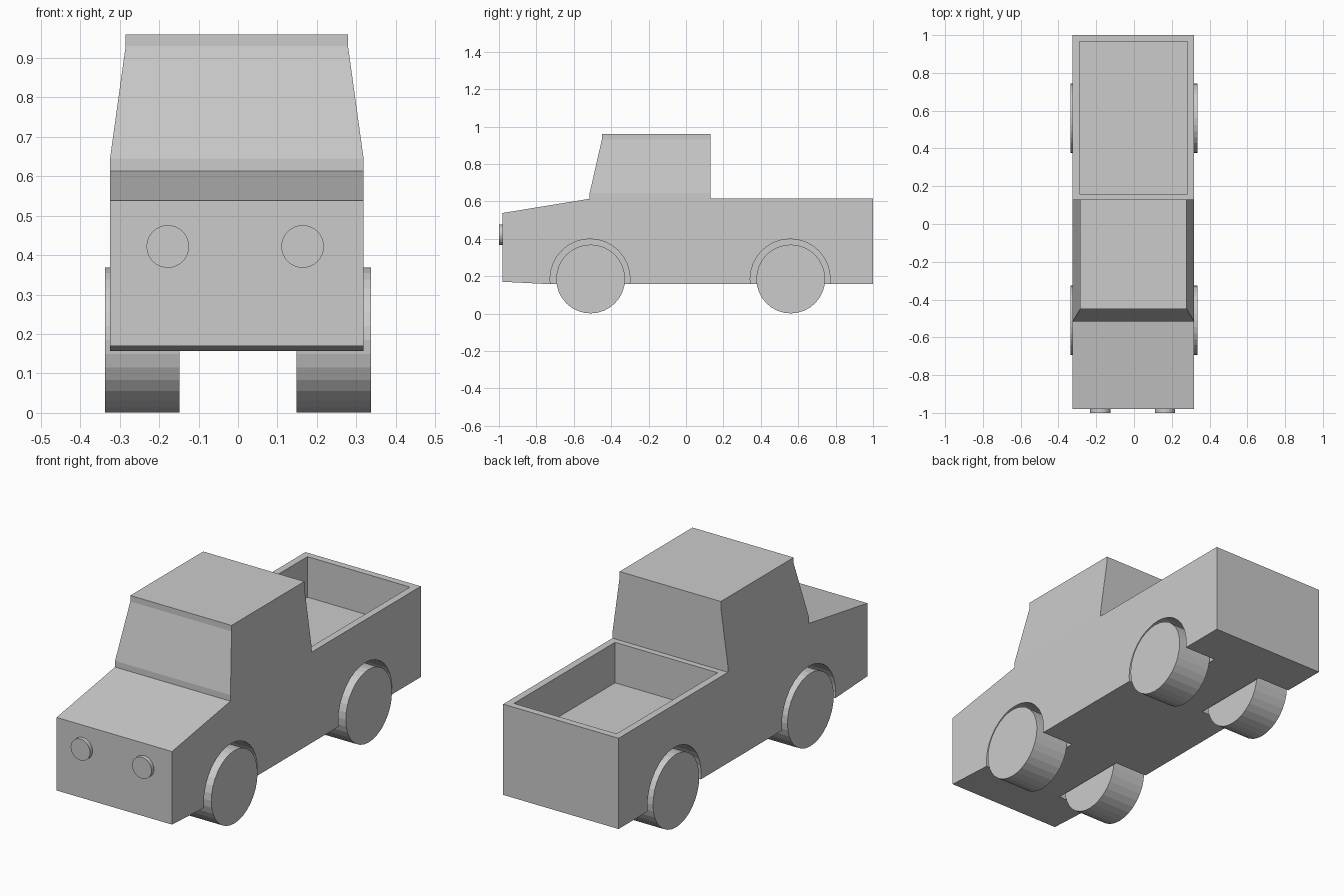
import bpy, bmesh
from math import pi
from mathutils import Matrix, Vector

cube = bpy.data.objects.get("Cube")
if cube:
    bpy.data.objects.remove(cube, do_unlink=True)

grey = bpy.data.materials.new("light_grey")
grey.use_nodes = True
grey.diffuse_color = (0.6, 0.6, 0.6, 1)
grey.node_tree.nodes["Principled BSDF"].inputs["Base Color"].default_value = (0.6, 0.6, 0.6, 1)

MID = -0.003          # centre line of the body
HALF = 0.3215         # half width of the body
AXLES = {"front": -0.51, "rear": 0.56}
AXLE_Z = 0.185


def finish(name, bm):
    bmesh.ops.recalc_face_normals(bm, faces=bm.faces)
    mesh = bpy.data.meshes.new(name)
    bm.to_mesh(mesh)
    bm.free()
    mesh.materials.append(grey)
    obj = bpy.data.objects.new(name, mesh)
    bpy.context.collection.objects.link(obj)
    return obj


def cylinder(name, radius, depth, centre, axis):
    bm = bmesh.new()
    turn = Matrix.Rotation(pi / 2, 4, "Y" if axis == "x" else "X")
    bmesh.ops.create_cone(bm, cap_ends=True, segments=32, radius1=radius, radius2=radius,
                          depth=depth, matrix=Matrix.Translation(centre) @ turn)
    return finish(name, bm)


def box(name, low, high):
    bm = bmesh.new()
    low, high = Vector(low), Vector(high)
    bmesh.ops.create_cube(bm, size=1, matrix=Matrix.Translation((low + high) / 2)
                          @ Matrix.Diagonal((*(high - low), 1)))
    return finish(name, bm)


def cut(target, cutter):
    mod = target.modifiers.new(cutter.name, "BOOLEAN")
    mod.operation = "DIFFERENCE"
    mod.solver = "EXACT"
    mod.object = cutter
    cutter.hide_render = True
    cutter.hide_viewport = True
    cutter.display_type = "WIRE"


# Body: side profile extruded across, with the cab raised from its middle
profile = [(-0.98, 0.17), (-0.98, 0.538), (-0.515, 0.614), (0.13, 0.614),
           (1, 0.614), (1, 0.157), (-0.72, 0.157)]
bm = bmesh.new()
left, right = ([bm.verts.new((MID + s * HALF, y, z)) for y, z in profile] for s in (1, -1))
bm.faces.new(left)
bm.faces.new(right)
for i in range(len(profile)):
    j = (i + 1) % len(profile)
    face = bm.faces.new((left[i], left[j], right[j], right[i]))
    if i == 2:
        cab = face
for z, front, half in [(0.645, -0.515, HALF), (0.93, -0.45, 0.282), (0.96, -0.45, 0.282)]:
    new = bmesh.ops.extrude_face_region(bm, geom=[cab])["geom"]
    bmesh.ops.delete(bm, geom=[cab], context="FACES_ONLY")
    cab = next(g for g in new if isinstance(g, bmesh.types.BMFace))
    for v in cab.verts:
        v.co = (MID + (half if v.co.x > MID else -half), front if v.co.y < 0 else 0.13, z)
body = finish("truck_body", bm)

# Cargo bed recess
cut(body, box("bed_cutter", (MID - 0.286, 0.16, 0.41), (MID + 0.286, 0.965, 0.8)))

# Wheels and their arches
for side, s in (("left", 1), ("right", -1)):
    for end, y in AXLES.items():
        cylinder(f"{end}_{side}_wheel", 0.184, 0.189, (s * 0.2425, y, AXLE_Z), "x")
        where = f"{end}_{side}_arch"
        cut(body, cylinder(where + "_cutter", 0.214, 0.3, (s * 0.29, y - 0.003, AXLE_Z), "x"))
        cut(body, box(where + "_lower_cutter", (min(s * 0.14, s * 0.44), y - 0.215, 0.1),
                      (max(s * 0.14, s * 0.44), y + 0.209, AXLE_Z)))
    # Headlights
    cylinder(f"{side}_headlight", 0.054, 0.04, (s * 0.171 - 0.007, -0.98, 0.422), "y")
